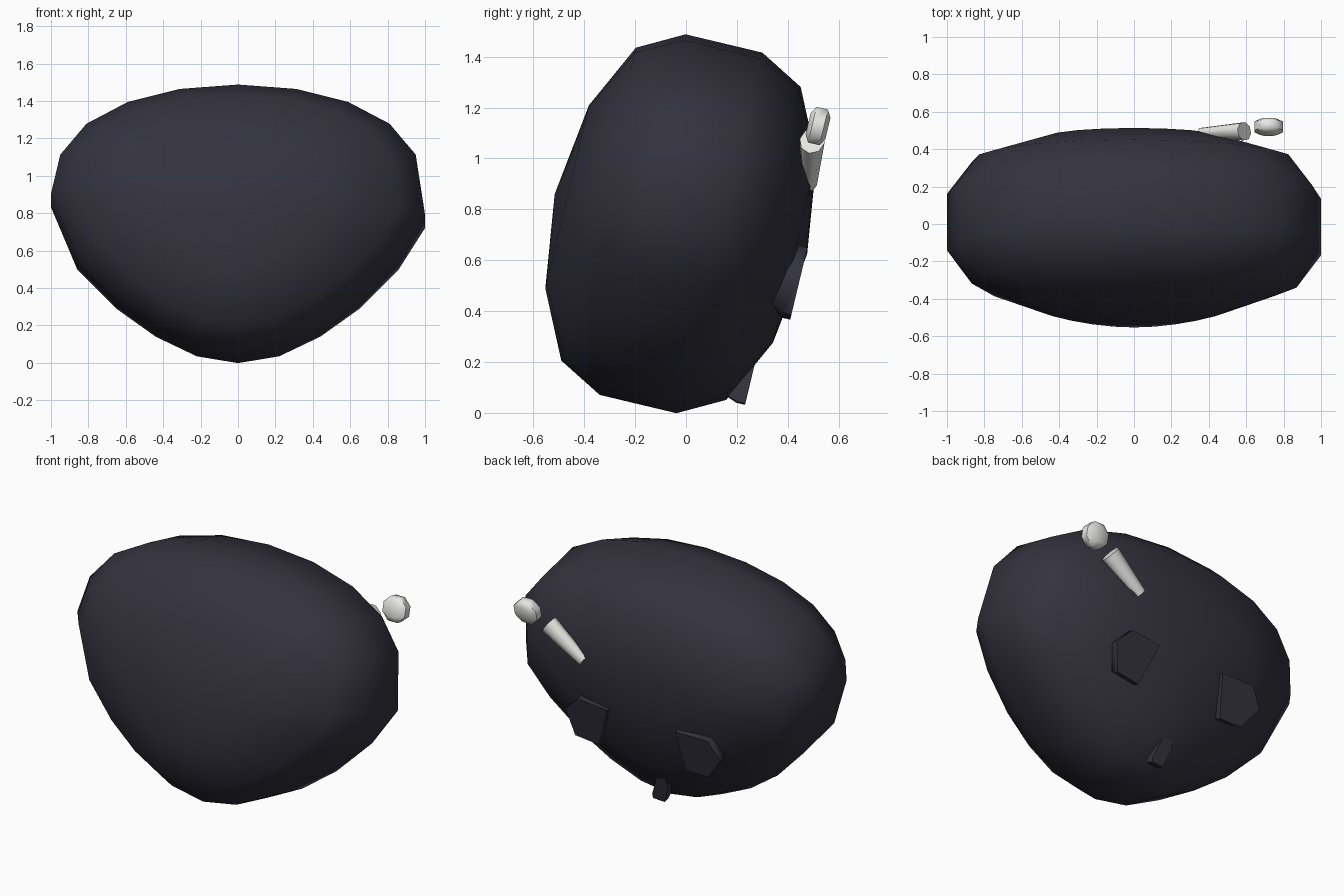
import bpy, bmesh, math
from mathutils import Vector

cube = bpy.data.objects.get("Cube")
if cube:
    bpy.data.objects.remove(cube, do_unlink=True)


def make_material(name, rgb):
    mat = bpy.data.materials.new(name)
    mat.use_nodes = True
    mat.diffuse_color = (*rgb, 1)
    bsdf = mat.node_tree.nodes["Principled BSDF"]
    bsdf.inputs["Base Color"].default_value = (*rgb, 1)
    return mat


DARK = make_material("dark slate", (0.034, 0.032, 0.048))
PALE = make_material("pale white", (0.8, 0.8, 0.78))

# Tilted frame shared by every part: x sideways, t up the body, n out of the back
TILT = math.radians(13.4)
CENTRE = Vector((0, -0.02, 0.742))
UP = Vector((0, math.sin(TILT), math.cos(TILT)))
BACK = Vector((0, math.cos(TILT), -math.sin(TILT)))


def place(x, t, n):
    return CENTRE + Vector((x, 0, 0)) + UP * t + BACK * n


def loft(name, rings, mat, angle, poles=False):
    """Skin a stack of point rings, closing the ends with flat caps or poles."""
    bm = bmesh.new()
    stack = [[bm.verts.new(p) for p in ring] for ring in rings]
    count = len(stack[0])
    for a, b in zip(stack, stack[1:]):
        for i in range(count):
            j = (i + 1) % count
            bm.faces.new((a[i], a[j], b[j], b[i]))
    for end in (stack[0], stack[-1]):
        cap = bm.faces.new(end)
        if poles:
            bmesh.ops.poke(bm, faces=[cap])
    if poles:
        tips = [v for v in bm.verts if len(v.link_edges) == count]
        for v in tips:
            side = 1 if (v.co - CENTRE).dot(BACK) > 0 else -1
            v.co = place(0, 0, 0.51 * side)
    bmesh.ops.recalc_face_normals(bm, faces=bm.faces)
    mesh = bpy.data.meshes.new(name)
    bm.to_mesh(mesh)
    bm.free()
    mesh.materials.append(mat)
    obj = bpy.data.objects.new(name, mesh)
    bpy.context.collection.objects.link(obj)
    bpy.ops.object.select_all(action="DESELECT")
    obj.select_set(True)
    bpy.context.view_layer.objects.active = obj
    bpy.ops.object.shade_smooth_by_angle(angle=math.radians(angle))
    return obj


def stacked(outline, levels, pivot=(0, 0)):
    """Copies of an outline, scaled about the pivot, at each depth."""
    px, pt = pivot
    return [[place(px + (x - px) * s, pt + (t - pt) * s, n) for x, t in outline]
            for n, s in levels]


# Body: rounded triangular outline swept through a pillow profile
half = [(0.31, 0.706), (0.59, 0.634), (0.81, 0.515), (0.95, 0.345), (1.0, 0.13),
        (0.86, -0.211), (0.65, -0.428), (0.44, -0.582), (0.22, -0.69)]
right = [(x, 0.015 if x == 1.0 else t) for x, t in half]
left = [(-x, t) for x, t in reversed(half)]
body_outline = [(0, 0.73)] + right + [(0, -0.727)] + left
profile = [(0.155, 1), (0.333, 0.868), (0.46, 0.508)]
levels = [(-n, s) for n, s in reversed(profile)] + profile
loft("body", stacked(body_outline, levels), DARK, 60, poles=True)

# Angular dark chips set into the lower back
chips = {
    "left_chip": (0.505, [(0.41, 0.03), (0.20, 0.01), (0.31, -0.27),
                          (0.47, -0.25), (0.51, -0.07)]),
    "right_chip": (0.505, [(-0.25, 0.0), (-0.48, 0.0), (-0.55, -0.12),
                           (-0.44, -0.27), (-0.28, -0.27)]),
    "lower_chip": (0.41, [(0.01, -0.46), (-0.05, -0.455), (-0.058, -0.52),
                          (-0.017, -0.635), (0.064, -0.63), (0.065, -0.6)]),
}
for name, (depth, outline) in chips.items():
    pivot = [sum(axis) / len(outline) for axis in zip(*outline)]
    loft(name, stacked(outline, [(depth - 0.12, 0.6), (depth - 0.035, 0.97), (depth, 0.97)],
                       pivot), DARK, 60)

# Pale flattened bead
bead = [(0.72 + 0.082 * math.cos(i * math.pi / 4 + math.pi / 8),
         0.5 + 0.078 * math.sin(i * math.pi / 4 + math.pi / 8)) for i in range(8)]
bead_levels = [(0.395, 0.6), (0.412, 1), (0.458, 1), (0.475, 0.6)]
loft("pale_bead", stacked(bead, bead_levels, (0.72, 0.5)), PALE, 60)

# Pale tapered peg pointing away from the bead
wide, narrow = place(0.59, 0.438, 0.426), place(0.36, 0.271, 0.455)
axis = (narrow - wide).normalized()
side = axis.cross(BACK).normalized()
lift = side.cross(axis)
peg = []
for centre, radius in ((wide, 0.062), (narrow, 0.037)):
    peg.append([centre + radius * (side * math.cos(i * math.pi / 4)
                                   + lift * 0.8 * math.sin(i * math.pi / 4))
                for i in range(8)])
loft("pale_peg", peg, PALE, 60)
